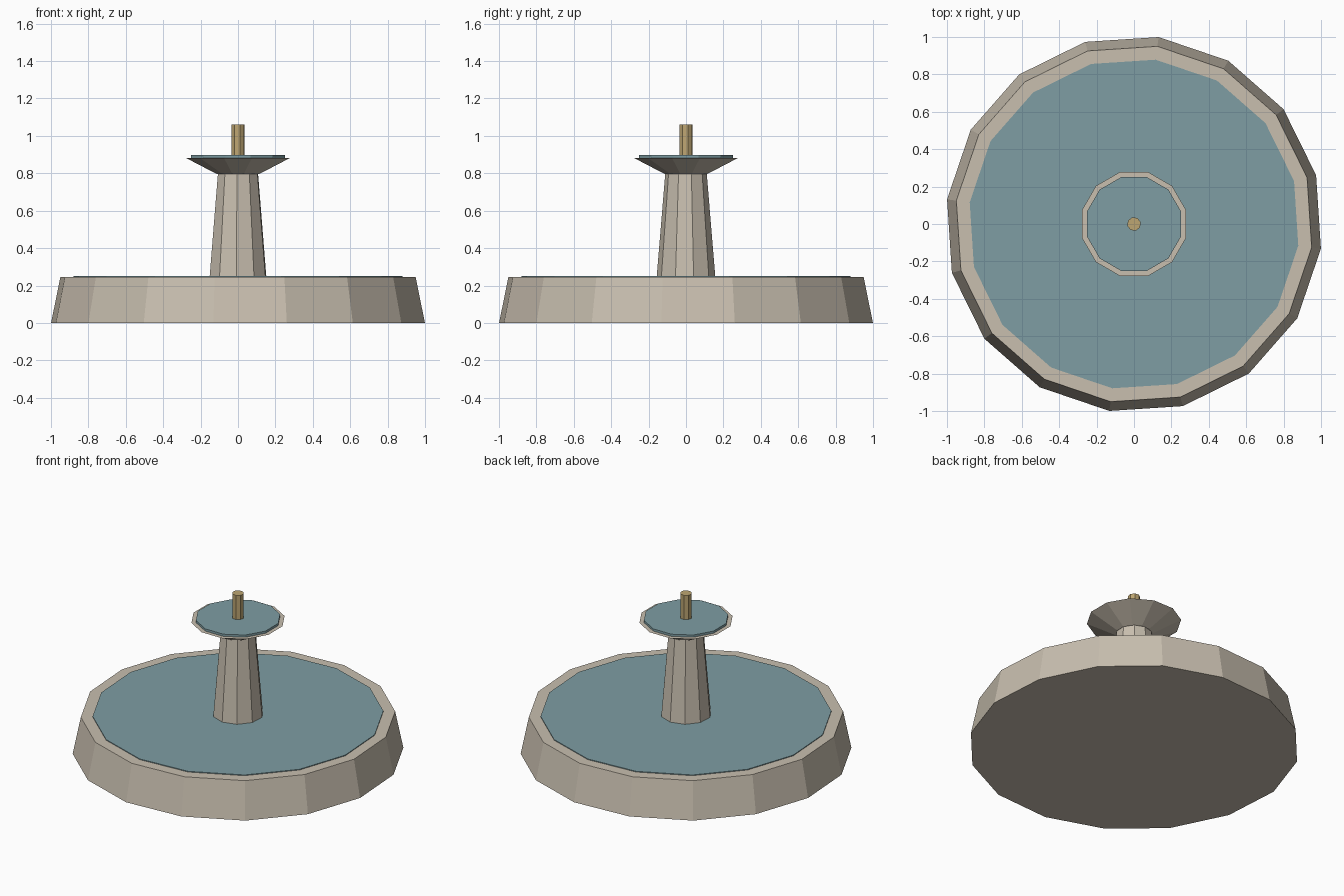
import bpy
import math

cube = bpy.data.objects.get("Cube")
if cube:
    bpy.data.objects.remove(cube, do_unlink=True)


def make_material(name, rgb):
    mat = bpy.data.materials.new(name)
    mat.use_nodes = True
    color = (*rgb, 1.0)
    mat.diffuse_color = color
    mat.node_tree.nodes["Principled BSDF"].inputs["Base Color"].default_value = color
    return mat


stone = make_material("pale stone", (0.58, 0.52, 0.43))
water = make_material("pool water", (0.21, 0.34, 0.37))
brass = make_material("dull brass", (0.51, 0.38, 0.17))

TURN = math.radians(15)  # every ring is turned by the same angle


def frustum(name, sides, bottom_radius, top_radius, z_low, z_high, mat):
    """Flat-shaded tapered prism whose first corner sits at TURN."""
    bpy.ops.mesh.primitive_cone_add(
        vertices=sides, radius1=bottom_radius, radius2=top_radius,
        depth=z_high - z_low, location=(0, 0, (z_low + z_high) / 2))
    obj = bpy.context.object
    obj.name = name
    # The primitive puts its first corner on +y
    obj.rotation_euler.z = TURN - math.pi / 2
    obj.data.materials.append(mat)
    return obj


# Lower pool
frustum("basin", 16, 1.008, 0.958, 0, 0.245, stone)
frustum("basin_water", 16, 0.886, 0.886, 0.235, 0.25, water)

# Central support
frustum("column", 10, 0.157, 0.111, 0.245, 0.8, stone)

# Upper dish
frustum("bowl", 12, 0.115, 0.288, 0.795, 0.882, stone)
frustum("bowl_water", 12, 0.26, 0.26, 0.875, 0.897, water)

# Water jet nozzle
frustum("spout", 8, 0.037, 0.037, 0.89, 1.06, brass)
